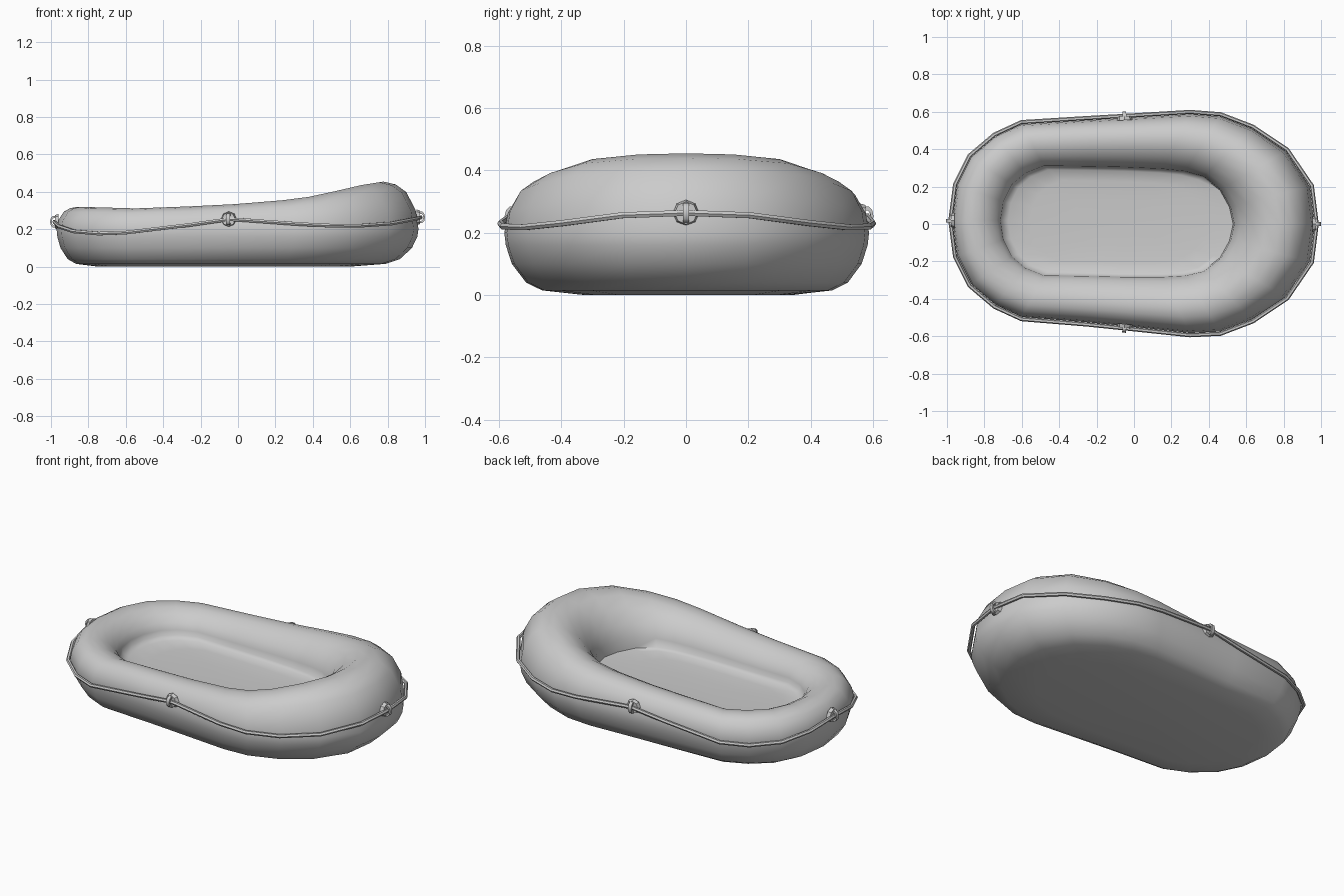
import bpy, bmesh, math
from mathutils import Vector, Matrix

cube = bpy.data.objects.get("Cube")
if cube:
    bpy.data.objects.remove(cube)

grey = bpy.data.materials.new("light_grey")
grey.use_nodes = True
colour = (0.6, 0.6, 0.6, 1)
grey.diffuse_color = colour
grey.node_tree.nodes["Principled BSDF"].inputs["Base Color"].default_value = colour


def finish(name, bm, angle):
    bmesh.ops.recalc_face_normals(bm, faces=bm.faces)
    me = bpy.data.meshes.new(name)
    bm.to_mesh(me)
    bm.free()
    me.materials.append(grey)
    ob = bpy.data.objects.new(name, me)
    bpy.context.collection.objects.link(ob)
    bpy.ops.object.select_all(action="DESELECT")
    ob.select_set(True)
    bpy.context.view_layer.objects.active = ob
    bpy.ops.object.shade_smooth_by_angle(angle=math.radians(angle))
    return ob


def loft(bm, rings, wrap):
    """Skin closed loops of points; wrap joins the last loop to the first."""
    loops = [[bm.verts.new(p) for p in r] for r in rings]
    n = len(loops[0])
    for a, b in zip(loops, loops[1:] + (loops[:1] if wrap else [])):
        for i in range(n):
            j = (i + 1) % n
            bm.faces.new((a[i], a[j], b[j], b[i]))
    return loops


def interp(table, x):
    if x <= table[0][0]:
        return table[0][1]
    for (x0, y0), (x1, y1) in zip(table, table[1:]):
        if x <= x1:
            return y0 + (y1 - y0) * (x - x0) / (x1 - x0)
    return table[-1][1]


def skew(x):
    return 0.018 * min(1, max(0, (0.4 - x) / 0.8))


def both_sides(half):
    """Mirror a half outline, running from one end to the other, across y."""
    full = half + [(x, -y) for x, y in half[-2:0:-1]]
    return [Vector((x, y + skew(x), 0)) for x, y in full]


outer = both_sides([(.965, 0), (.94, .2), (.81, .39), (.63, .51), (.46, .575),
                    (.3, .585), (0, .56), (-.25, .54), (-.6, .515),
                    (-.74, .45), (-.87, .34), (-.945, .19), (-.97, 0)])
inner = both_sides([(.53, 0), (.51, .09), (.46, .18), (.37, .25), (.27, .275),
                    (.15, .285), (-.05, .29), (-.25, .29), (-.48, .29),
                    (-.58, .25), (-.65, .19), (-.695, .1), (-.71, 0)])
crest = [(-.85, .32), (-.5, .31), (0, .335), (.3, .36), (.45, .385),
         (.62, .43), (.78, .455)]

# Hull: (fraction from outer to inner edge, height below the waist)
lower = [(.85, 0), (.4, .015), (.23, .04), (.08, .1), (.015, .16)]
# (fraction, share of the rise from waist to crest)
upper = [(0, 0), (.035, .4), (.15, .78), (.28, .94), (.43, 1), (.6, .94),
         (.77, .75), (.91, .45), (.985, .15), (1, -.1)]
WAIST = .2
rings = []
for f, z in lower:
    rings.append([o.lerp(i, f) + Vector((0, 0, z)) for o, i in zip(outer, inner)])
for f, k in upper:
    ring = []
    for o, i in zip(outer, inner):
        top = interp(crest, o.lerp(i, .43).x)
        ring.append(o.lerp(i, f) + Vector((0, 0, WAIST + k * (top - WAIST))))
    rings.append(ring)
# Floor rings shrinking to the middle
middle = Vector((-.09, .01, 0))
for s, z in [(.94, .172), (.75, .165), (.4, .16)]:
    rings.append([middle.lerp(i, s) + Vector((0, 0, z)) for i in inner])
bm = bmesh.new()
loops = loft(bm, rings, False)
for loop, z in ((loops[0], 0), (loops[-1], .16)):
    hub = bm.verts.new(middle + Vector((0, 0, z)))
    for a, b in zip(loop, loop[1:] + loop[:1]):
        bm.faces.new((a, b, hub))
finish("inflated_hull", bm, 70)

# Grab rope sagging between its fixing points
sag = [(-.97, .24), (-.93, .2), (-.8, .175), (-.62, .18), (-.4, .2), (-.2, .232),
       (-.05, .253), (.1, .248), (.35, .225), (.58, .215), (.78, .225),
       (.92, .25), (.97, .265)]
path = []
for a, b in zip(outer, outer[1:] + outer[:1]):
    path.append(a)
    if min(a.x, b.x) < -.05 < max(a.x, b.x):
        path.append(a.lerp(b, (-.05 - a.x) / (b.x - a.x)))
path = [p + Vector((0, 0, interp(sag, p.x))) for p in path]
count = len(path)
up = Vector((0, 0, 1))
rope_rings, fixings = [], []
for n, p in enumerate(path):
    along = (path[(n + 1) % count] - path[n - 1]).normalized()
    out = along.cross(up).normalized()
    centre = p + out * .012
    rise = out.cross(along)
    rope_rings.append([centre + .011 * (out * math.cos(t) + rise * math.sin(t))
                       for t in (k * math.pi / 3 for k in range(6))])
    if abs(p.x + .05) < .001 or abs(p.x) > .96:
        fixings.append((centre, out))
bm = bmesh.new()
loft(bm, rope_rings, True)
finish("grab_rope", bm, 50)

# Patch and strap loop at every fixing point
for n, (centre, out) in enumerate(fixings, 1):
    side = up.cross(out).normalized()
    frame = Matrix((side, up, out)).transposed().to_4x4()
    bm = bmesh.new()
    bmesh.ops.create_cone(bm, cap_ends=True, segments=8, radius1=.042,
                          radius2=.036, depth=.02,
                          matrix=Matrix.Translation(centre - out * .013) @ frame)
    finish(f"rope_patch_{n}", bm, 30)
    bm = bmesh.new()
    strap = []
    for k in range(10):
        t = k * math.tau / 10
        ray = out * math.cos(t) * .7 + up * math.sin(t)
        strap.append([centre + ray * r + side * w for r, w in
                      ((.02, -.01), (.033, -.01), (.033, .01), (.02, .01))])
    loft(bm, strap, True)
    finish(f"rope_strap_{n}", bm, 50)
